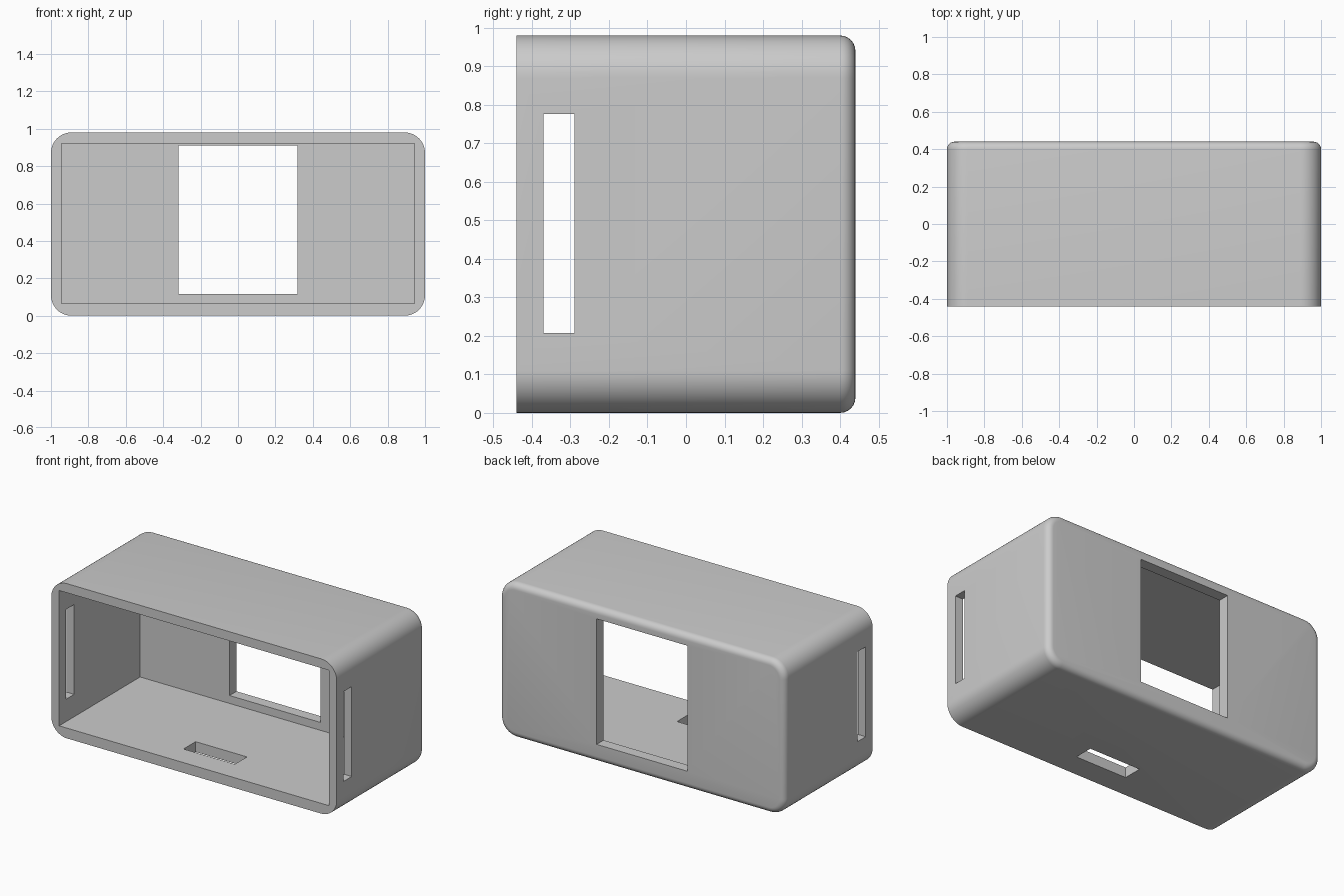
import bpy, bmesh, math
from mathutils import Vector

old = bpy.data.objects.get("Cube")
if old:
    bpy.data.objects.remove(old, do_unlink=True)

HALF_X, HALF_Y, HEIGHT = 1.0, 0.44, 0.98
CORNER, RIM = 0.11, 0.04

grey = bpy.data.materials.new("plain grey")
grey.use_nodes = True
colour = (0.6, 0.6, 0.6, 1)
grey.diffuse_color = colour
grey.node_tree.nodes["Principled BSDF"].inputs["Base Color"].default_value = colour


def box_mesh(low, high):
    """Return a bmesh box spanning two opposite corners."""
    low, high = Vector(low), Vector(high)
    bm = bmesh.new()
    bmesh.ops.create_cube(bm, size=1)
    bmesh.ops.scale(bm, vec=high - low, verts=bm.verts)
    bmesh.ops.translate(bm, vec=(low + high) / 2, verts=bm.verts)
    return bm


def make_object(name, bm):
    mesh = bpy.data.meshes.new(name)
    bm.to_mesh(mesh)
    bm.free()
    mesh.materials.append(grey)
    obj = bpy.data.objects.new(name, mesh)
    bpy.context.collection.objects.link(obj)
    return obj


# Outer shell: block with rounded long corners
bm = box_mesh((-HALF_X, -HALF_Y, 0), (HALF_X, HALF_Y, HEIGHT))
long_edges = [e for e in bm.edges
              if abs(e.verts[0].co.y - e.verts[1].co.y) > HALF_Y]
bmesh.ops.bevel(bm, geom=long_edges, offset=CORNER, segments=12,
                profile=0.5, affect='EDGES')

# Small fillet around the back face
back_edges = [e for e in bm.edges if all(v.co.y > HALF_Y - 1e-4 for v in e.verts)]
bmesh.ops.bevel(bm, geom=back_edges, offset=RIM, segments=6,
                profile=0.5, affect='EDGES')
shell = make_object("enclosure_shell", bm)

# Cavity, back window, side slots and floor slot
cuts = {
    "cavity_cutter": ((-0.945, -0.6, 0.065), (0.945, 0.37, 0.922)),
    "back_window_cutter": ((-0.318, 0.2, 0.115), (0.318, 0.6, 0.91)),
    "side_slots_cutter": ((-1.2, -0.37, 0.207), (1.2, -0.29, 0.776)),
    "floor_slot_cutter": ((-0.18, -0.288, -0.2), (0.18, -0.167, 0.2)),
}
cutters = []
for name, (low, high) in cuts.items():
    cutter = make_object(name, box_mesh(low, high))
    cutter.hide_render = True
    cutters.append(cutter)
    mod = shell.modifiers.new(name, 'BOOLEAN')
    mod.operation = 'DIFFERENCE'
    mod.solver = 'EXACT'
    mod.object = cutter

# Apply the cuts, then discard the helpers
bpy.ops.object.select_all(action='DESELECT')
shell.select_set(True)
bpy.context.view_layer.objects.active = shell
for mod in list(shell.modifiers):
    bpy.ops.object.modifier_apply(modifier=mod.name)
for cutter in cutters:
    bpy.data.objects.remove(cutter, do_unlink=True)

bpy.ops.object.shade_smooth_by_angle(angle=math.radians(30))
